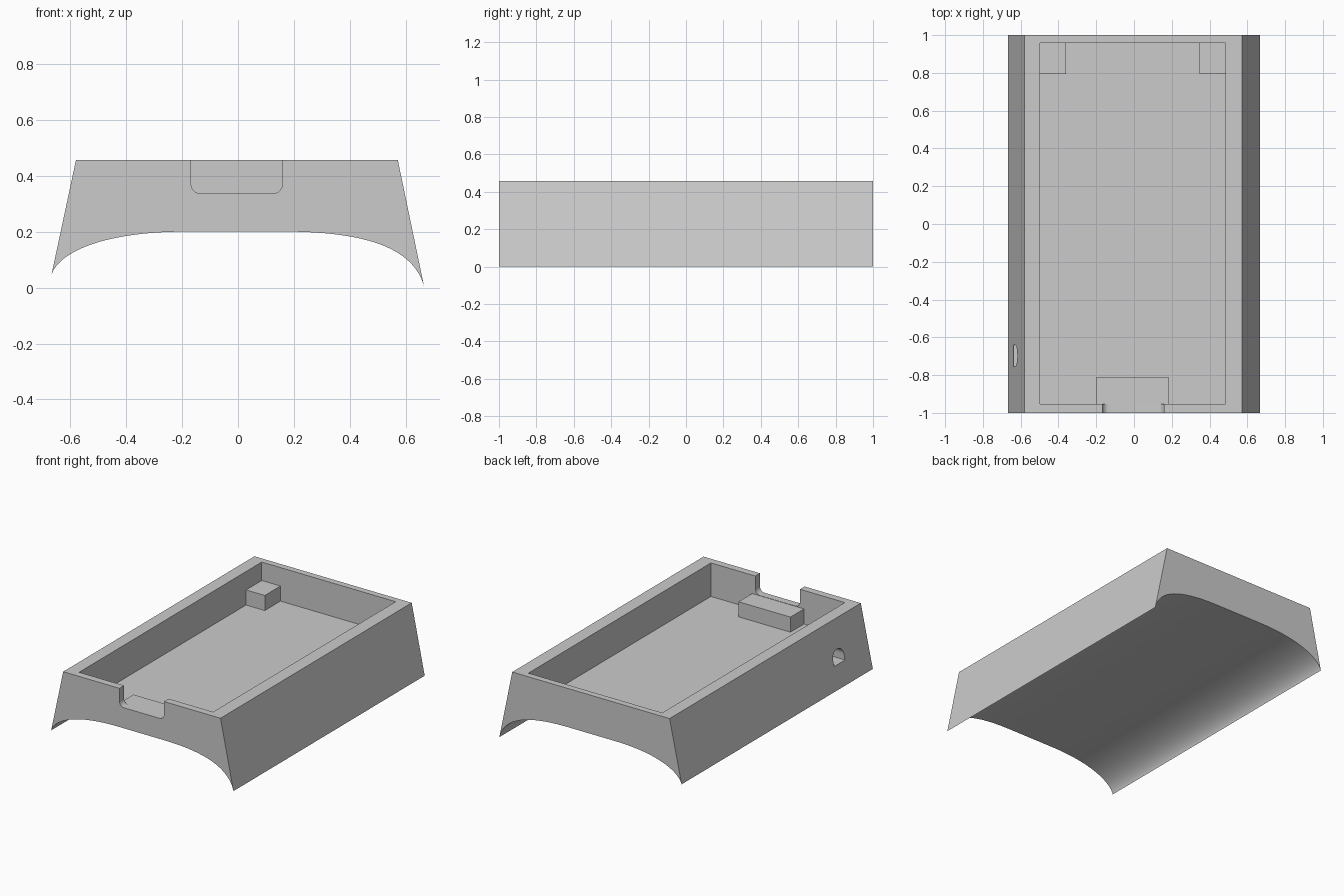
import bpy
import bmesh
import math
from mathutils import Vector
from mathutils.geometry import interpolate_bezier

if "Cube" in bpy.data.objects:
    bpy.data.objects.remove(bpy.data.objects["Cube"], do_unlink=True)

grey = bpy.data.materials.new("plain_grey")
grey.use_nodes = True
colour = (0.6, 0.6, 0.6, 1)
grey.diffuse_color = colour
grey.node_tree.nodes["Principled BSDF"].inputs["Base Color"].default_value = colour

TOP, FLOOR, LEDGE, ARCH = 0.457, 0.235, 0.335, 0.201
IN_L, IN_R, IN_F, IN_B = -0.497, 0.484, -0.952, 0.958


def prism(name, profile, start, end, place):
    """Extrude a closed 2D profile; place(u, v, w) maps it into space."""
    bm = bmesh.new()
    rings = [[bm.verts.new(place(u, v, w)) for u, v in profile] for w in (start, end)]
    n = len(profile)
    for ring in rings:
        bm.faces.new(ring)
    for i in range(n):
        j = (i + 1) % n
        bm.faces.new((rings[0][i], rings[0][j], rings[1][j], rings[1][i]))
    # Make all faces point outward
    bmesh.ops.recalc_face_normals(bm, faces=bm.faces)
    if bm.calc_volume(signed=True) < 0:
        bmesh.ops.reverse_faces(bm, faces=bm.faces)
    mesh = bpy.data.meshes.new(name)
    bm.to_mesh(mesh)
    bm.free()
    mesh.materials.append(grey)
    obj = bpy.data.objects.new(name, mesh)
    bpy.context.collection.objects.link(obj)
    return obj


def along_y(u, v, w):
    return (u, w, v)


def along_x(u, v, w):
    return (w, u, v)


def box(name, x0, x1, y0, y1, z0, z1):
    return prism(name, [(x0, z0), (x1, z0), (x1, z1), (x0, z1)], y0, y1, along_y)


def arc(cx, cz, rx, rz, a0, a1, steps):
    angles = [math.radians(a0 + (a1 - a0) * i / steps) for i in range(steps + 1)]
    return [(cx + rx * math.cos(a), cz + rz * math.sin(a)) for a in angles]


def bezier(*points):
    return [tuple(p) for p in interpolate_bezier(*[Vector(p) for p in points], 32)]


def cut(target, cutter):
    mod = target.modifiers.new("cut", "BOOLEAN")
    mod.operation = "DIFFERENCE"
    mod.solver = "EXACT"
    mod.object = cutter
    bpy.context.view_layer.objects.active = target
    bpy.ops.object.modifier_apply(modifier=mod.name)
    bpy.data.objects.remove(cutter, do_unlink=True)


# Body: sloping sides over an arched underside
profile = [(-0.58, TOP), (0.572, TOP)]
profile += bezier((0.667, 0), (0.633, 0.137), (0.47, ARCH), (0.16, ARCH))
profile += bezier((-0.18, ARCH), (-0.5, ARCH), (-0.645, 0.12), (-0.668, 0.045))
body = prism("tray_body", profile, -1, 1, along_y)

# Open cavity
cut(body, box("cavity_cutter", IN_L, IN_R, IN_F, IN_B, FLOOR, 0.6))

# Front notch with rounded lower corners
r, base = 0.035, 0.337
notch = [(-0.168, 0.6)] + arc(-0.168 + r, base + r, r, r, 180, 270, 8)
notch += arc(0.159 - r, base + r, r, r, 270, 360, 8) + [(0.159, 0.6)]
cut(body, prism("notch_cutter", notch, -1.1, -0.95, along_y))

# Arched port through the side wall
port = [(-0.754, 0.19), (-0.64, 0.19)] + arc(-0.697, 0.228, 0.057, 0.052, 0, 180, 16)
cut(body, prism("port_cutter", port, -0.8, IN_L + 0.0005, along_x))

bpy.ops.object.select_all(action="DESELECT")
body.select_set(True)
bpy.context.view_layer.objects.active = body
bpy.ops.object.shade_smooth_by_angle(angle=math.radians(25))

# Support blocks, sunk slightly into the floor and walls
e = 0.005
box("back_right_support", IN_L - e, -0.36, 0.794, IN_B + e, FLOOR - e, LEDGE)
box("back_left_support", 0.346, IN_R + e, 0.794, IN_B + e, FLOOR - e, LEDGE)
box("front_support", -0.198, 0.182, IN_F - e, -0.81, FLOOR - e, LEDGE)
